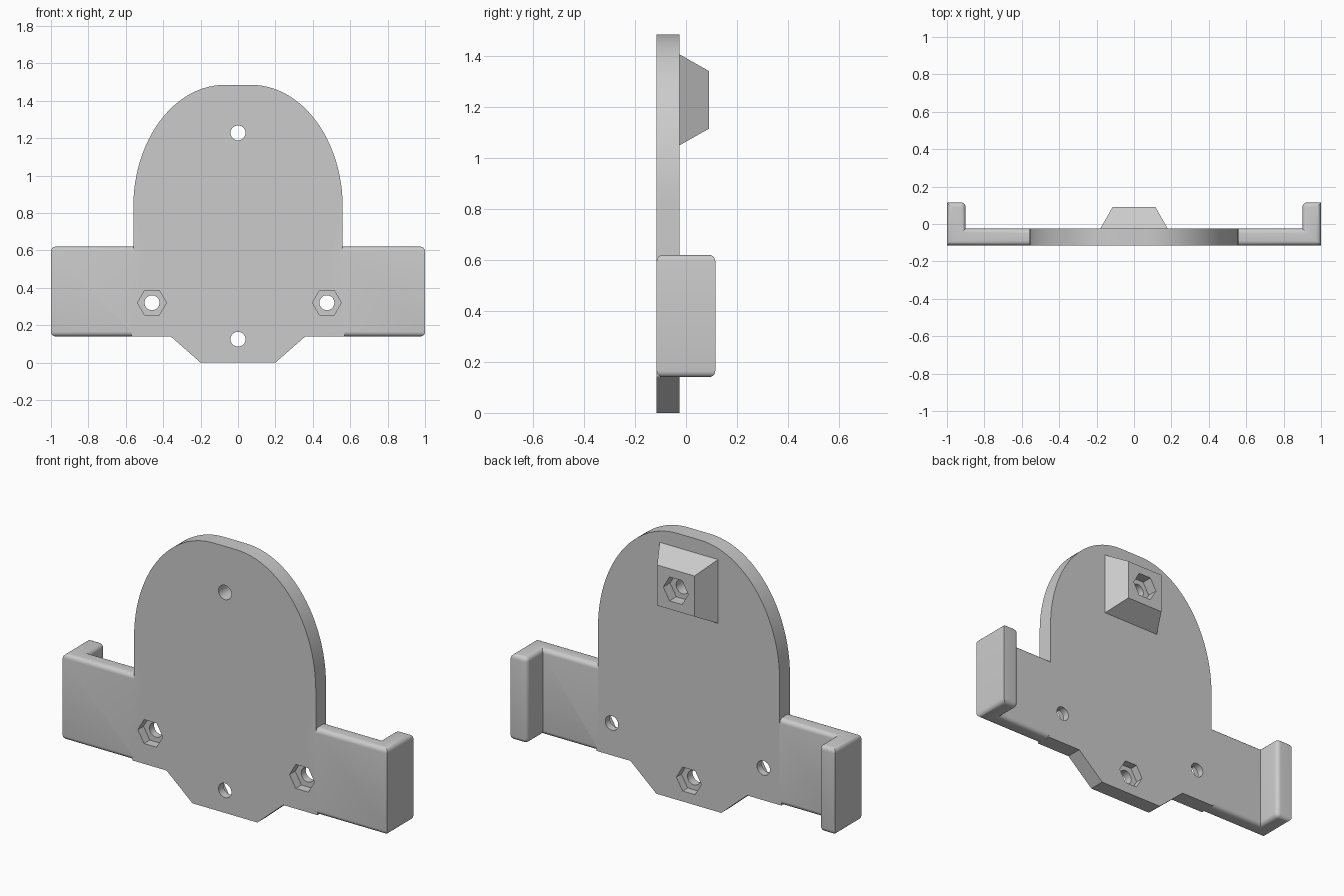
import bpy, bmesh, math
from mathutils import Matrix, Vector

cube = bpy.data.objects.get("Cube")
if cube:
    bpy.data.objects.remove(cube, do_unlink=True)

FRONT, BACK, REAR = -0.115, -0.025, 0.115   # plate front, plate back, hook tips

grey = bpy.data.materials.new("light grey plastic")
grey.use_nodes = True
grey.diffuse_color = (0.6, 0.6, 0.6, 1)
grey.node_tree.nodes["Principled BSDF"].inputs["Base Color"].default_value = (0.6, 0.6, 0.6, 1)


def finish(bm, name):
    bmesh.ops.recalc_face_normals(bm, faces=bm.faces)
    mesh = bpy.data.meshes.new(name)
    bm.to_mesh(mesh)
    bm.free()
    mesh.materials.append(grey)
    ob = bpy.data.objects.new(name, mesh)
    bpy.context.collection.objects.link(ob)
    return ob


def extrude(points, offset):
    bm = bmesh.new()
    face = bm.faces.new([bm.verts.new(p) for p in points])
    new = bmesh.ops.extrude_face_region(bm, geom=[face])["geom"]
    bmesh.ops.translate(bm, vec=offset, verts=[g for g in new if isinstance(g, bmesh.types.BMVert)])
    return bm


def combine(target, tool, operation):
    mod = target.modifiers.new("combine", "BOOLEAN")
    mod.operation, mod.solver, mod.object = operation, "EXACT", tool
    bpy.context.view_layer.objects.active = target
    bpy.ops.object.modifier_apply(modifier=mod.name)
    bpy.data.objects.remove(tool, do_unlink=True)


def prism_cutter(x, z, radius, sides, y0, y1):
    ring = [(x + radius * math.cos(math.tau * i / sides), y0,
             z + radius * math.sin(math.tau * i / sides)) for i in range(sides)]
    cutter = finish(extrude(ring, Vector((0, y1 - y0, 0))), "cutter")
    cutter.hide_render = True
    return cutter


# Domed back plate with a tapered foot
half = [(0.2, 0), (0.36, 0.14), (0.57, 0.14), (0.57, 0.17), (0.56, 0.18)]
steps = 24
for i in range(steps + 1):
    a = math.pi / 2 * i / steps
    half.append((0.07 + 0.49 * math.cos(a), 0.83 + 0.655 * math.sin(a)))
outline = half + [(-x, z) for x, z in reversed(half)]
plate = finish(extrude([(x, FRONT, z) for x, z in outline], Vector((0, BACK - FRONT, 0))),
               "mounting_plate")


# Side arms with hooked ends and rounded rims
def make_arm(side):
    profile = [(0.5, FRONT), (1, FRONT), (1, REAR), (0.9, REAR), (0.9, BACK), (0.5, BACK)]
    bm = extrude([(side * x, y, 0.14) for x, y in profile], Vector((0, 0, 0.48)))
    rims = []
    for e in bm.edges:
        a, b = (v.co for v in e.verts)
        at_root = abs(a.x) < 0.51 and abs(b.x) < 0.51
        flat = abs(a.z - b.z) < 0.01
        tip = abs(abs(a.x) - 0.9) < 0.01 and min(a.y, b.y) > 0.1
        if (flat and not at_root) or tip:
            rims.append(e)
    bmesh.ops.bevel(bm, geom=rims, offset=0.025, segments=5, profile=0.5, affect="EDGES")
    return finish(bm, "side_arm")


for side in (-1, 1):
    combine(plate, make_arm(side), "UNION")

# Tapered boss on the back, slightly sunk into the plate
bm = bmesh.new()
rings = []
for y, hx, hz in ((BACK - 0.02, 0.18, 0.178), (BACK, 0.18, 0.178), (0.09, 0.115, 0.113)):
    rings.append([bm.verts.new((sx * hx, y, 1.228 + sz * hz))
                  for sx, sz in ((-1, -1), (1, -1), (1, 1), (-1, 1))])
for low, high in zip(rings, rings[1:]):
    for i in range(4):
        j = (i + 1) % 4
        bm.faces.new((low[i], low[j], high[j], high[i]))
bm.faces.new(rings[0])
bm.faces.new(rings[-1])
combine(plate, finish(bm, "rear_boss"), "UNION")

# Bolt holes, each with a hexagonal nut pocket: x, z, pocket start, pocket end
for x, z, y0, y1 in ((-0.46, 0.32, -0.2, -0.065), (0.475, 0.32, -0.2, -0.065),
                     (0, 0.125, -0.07, 0.2), (0, 1.228, 0.03, 0.2)):
    combine(plate, prism_cutter(x, z, 0.04, 32, -0.3, 0.3), "DIFFERENCE")
    combine(plate, prism_cutter(x, z, 0.077, 6, y0, y1), "DIFFERENCE")

# Smooth the curved rims while keeping hard edges
bpy.ops.object.select_all(action="DESELECT")
plate.select_set(True)
bpy.context.view_layer.objects.active = plate
bpy.ops.object.shade_smooth_by_angle(angle=math.radians(30))
